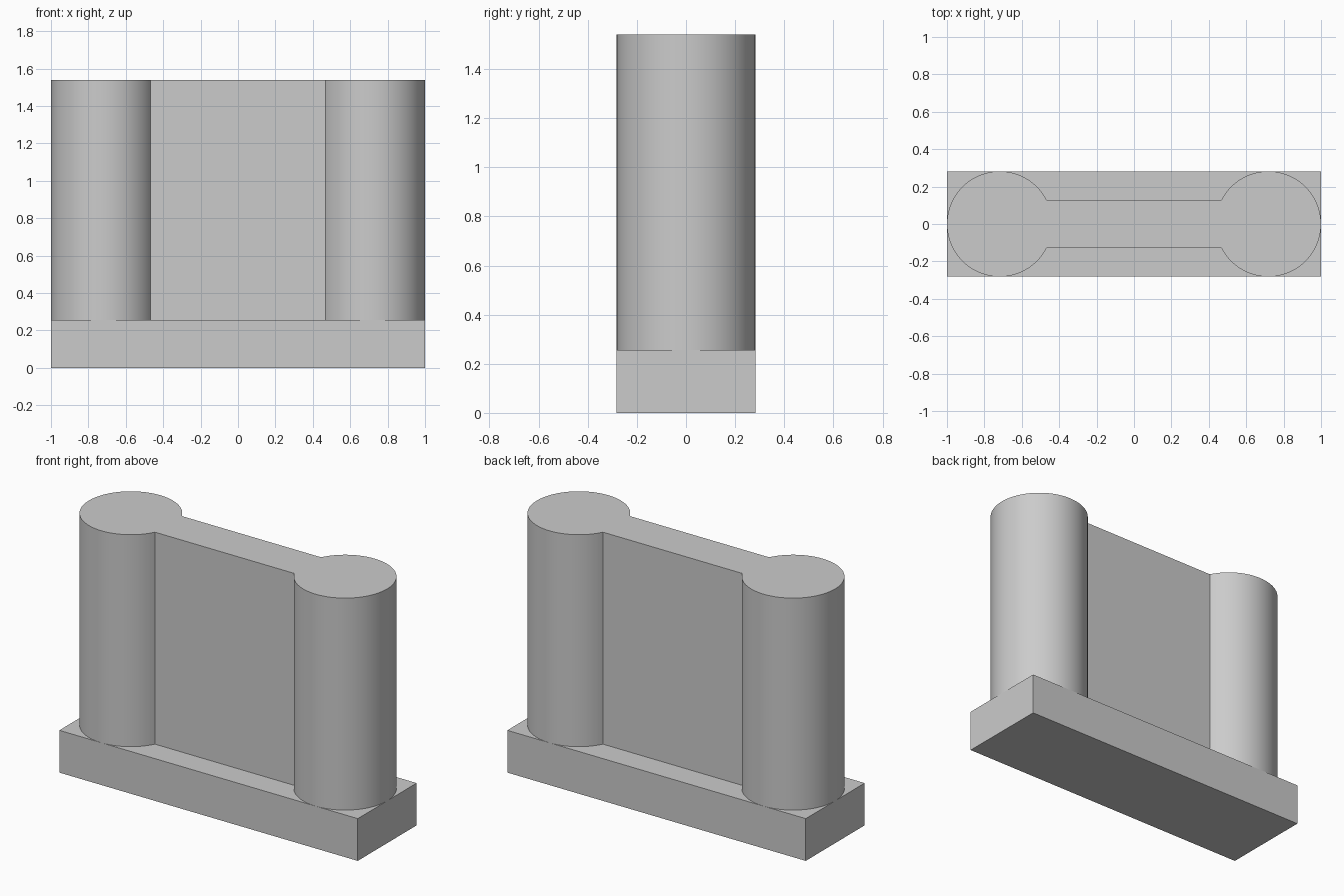
import bpy
import bmesh
import math

if "Cube" in bpy.data.objects:
    bpy.data.objects.remove(bpy.data.objects["Cube"], do_unlink=True)

BASE_TOP, TOP = 0.256, 1.54
RADIUS = 0.282
COLUMN_X = 1 - RADIUS
WEB_HALF = 0.128
SEGMENTS = 64

grey = bpy.data.materials.new("light_grey")
grey.use_nodes = True
colour = (0.6, 0.6, 0.6, 1)
grey.diffuse_color = colour
grey.node_tree.nodes["Principled BSDF"].inputs["Base Color"].default_value = colour


def extruded(name, outline, z0, z1):
    """Solid prism from a counter-clockwise outline."""
    bm = bmesh.new()
    face = bm.faces.new([bm.verts.new((x, y, z0)) for x, y in outline])
    side = bmesh.ops.extrude_face_region(bm, geom=[face], use_keep_orig=True)
    moved = [v for v in side["geom"] if isinstance(v, bmesh.types.BMVert)]
    bmesh.ops.translate(bm, verts=moved, vec=(0, 0, z1 - z0))
    bmesh.ops.recalc_face_normals(bm, faces=bm.faces)
    mesh = bpy.data.meshes.new(name)
    bm.to_mesh(mesh)
    bm.free()
    mesh.materials.append(grey)
    obj = bpy.data.objects.new(name, mesh)
    bpy.context.collection.objects.link(obj)
    return obj


# Rectangular plinth
extruded("base", [(-1, -RADIUS), (1, -RADIUS), (1, RADIUS), (-1, RADIUS)], 0, BASE_TOP)

# Two round columns joined by a flat web, as one continuous profile
reach = math.pi - math.asin(WEB_HALF / RADIUS)
angles = [-reach + 2 * reach * i / SEGMENTS for i in range(SEGMENTS + 1)]
lobe = [(COLUMN_X + RADIUS * math.cos(a), RADIUS * math.sin(a)) for a in angles]
body = extruded("columns_and_web", lobe + [(-x, -y) for x, y in lobe], BASE_TOP, TOP)

# Smooth column sides with crisp rims and web corners
bpy.ops.object.select_all(action="DESELECT")
body.select_set(True)
bpy.context.view_layer.objects.active = body
bpy.ops.object.shade_smooth_by_angle(angle=math.radians(30))
